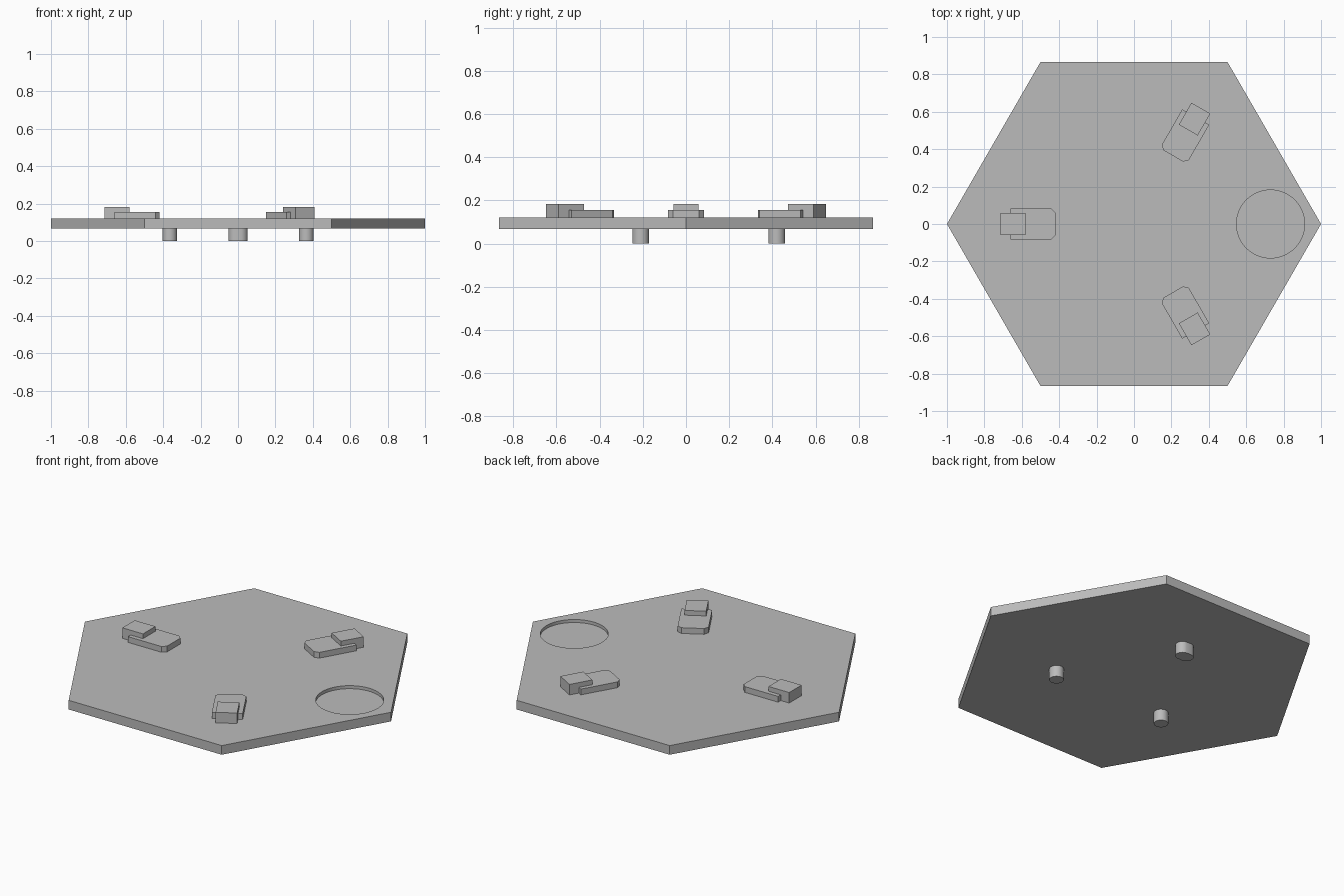
import bpy, bmesh, math
from mathutils import Matrix, Vector

if "Cube" in bpy.data.objects:
    bpy.data.objects.remove(bpy.data.objects["Cube"])

grey = bpy.data.materials.new("grey")
grey.diffuse_color = (0.5, 0.5, 0.5, 1)
grey.use_nodes = True
grey.node_tree.nodes["Principled BSDF"].inputs["Base Color"].default_value = grey.diffuse_color


def prism(name, outline, z0, z1, angle=0.0):
    """Extrude a flat outline from z0 to z1, turned about the centre."""
    bm = bmesh.new()
    rot = Matrix.Rotation(angle, 4, 'Z')
    face = bm.faces.new([bm.verts.new(rot @ Vector((x, y, z0))) for x, y in outline])
    top = bmesh.ops.extrude_face_region(bm, geom=[face])["geom"]
    verts = [v for v in top if isinstance(v, bmesh.types.BMVert)]
    bmesh.ops.translate(bm, verts=verts, vec=(0, 0, z1 - z0))
    bmesh.ops.recalc_face_normals(bm, faces=bm.faces)
    mesh = bpy.data.meshes.new(name)
    bm.to_mesh(mesh)
    bm.free()
    mesh.materials.append(grey)
    ob = bpy.data.objects.new(name, mesh)
    bpy.context.collection.objects.link(ob)
    return ob


def ring(cx, cy, r, n, stretch=0.0):
    """Circle outline; stretch pulls the halves apart in x to make a slot."""
    pts = []
    for i in range(n):
        a = 2 * math.pi * (i + 0.5) / n
        x, y = r * math.cos(a), r * math.sin(a)
        pts.append((cx + x + math.copysign(stretch, x), cy + y))
    return pts


def smooth(ob):
    bpy.ops.object.select_all(action='DESELECT')
    ob.select_set(True)
    bpy.context.view_layer.objects.active = ob
    bpy.ops.object.shade_smooth_by_angle(angle=math.radians(30))


BASE, TOP = 0.067, 0.121

# Hexagonal plate with a shallow round recess
hexagon = [(math.cos(i * math.pi / 3), math.sin(i * math.pi / 3)) for i in range(6)]
plate = prism("hex_plate", hexagon, BASE, TOP)
cutter = prism("recess_cutter", ring(0.73, 0, 0.182, 64), TOP - 0.018, TOP + 0.1)
cutter.hide_render = True
cutter.hide_viewport = True
cut = plate.modifiers.new("recess", 'BOOLEAN')
cut.operation = 'DIFFERENCE'
cut.solver = 'EXACT'
cut.object = cutter

# Three clips: a pad with two chamfered inner corners and a taller block behind it
c = 0.022
pad = [(0.66, -0.083), (0.66, 0.083), (0.42 + c, 0.083), (0.42, 0.083 - c),
       (0.42, -0.083 + c), (0.42 + c, -0.083)]
block = [(0.58, -0.058), (0.715, -0.058), (0.715, 0.058), (0.58, 0.058)]
for i, deg in enumerate((60, 180, 300)):
    prism(f"clip_pad_{i + 1}", pad, TOP, 0.155, math.radians(deg))
    prism(f"clip_block_{i + 1}", block, TOP, 0.183, math.radians(deg))

# Three feet below: two round, one widened into a slot shape
smooth(prism("foot_left", ring(-0.365, -0.21, 0.039, 32), 0, BASE))
smooth(prism("foot_right", ring(0.365, -0.21, 0.039, 32), 0, BASE))
smooth(prism("foot_back", ring(0, 0.42, 0.039, 32, 0.013), 0, BASE))
